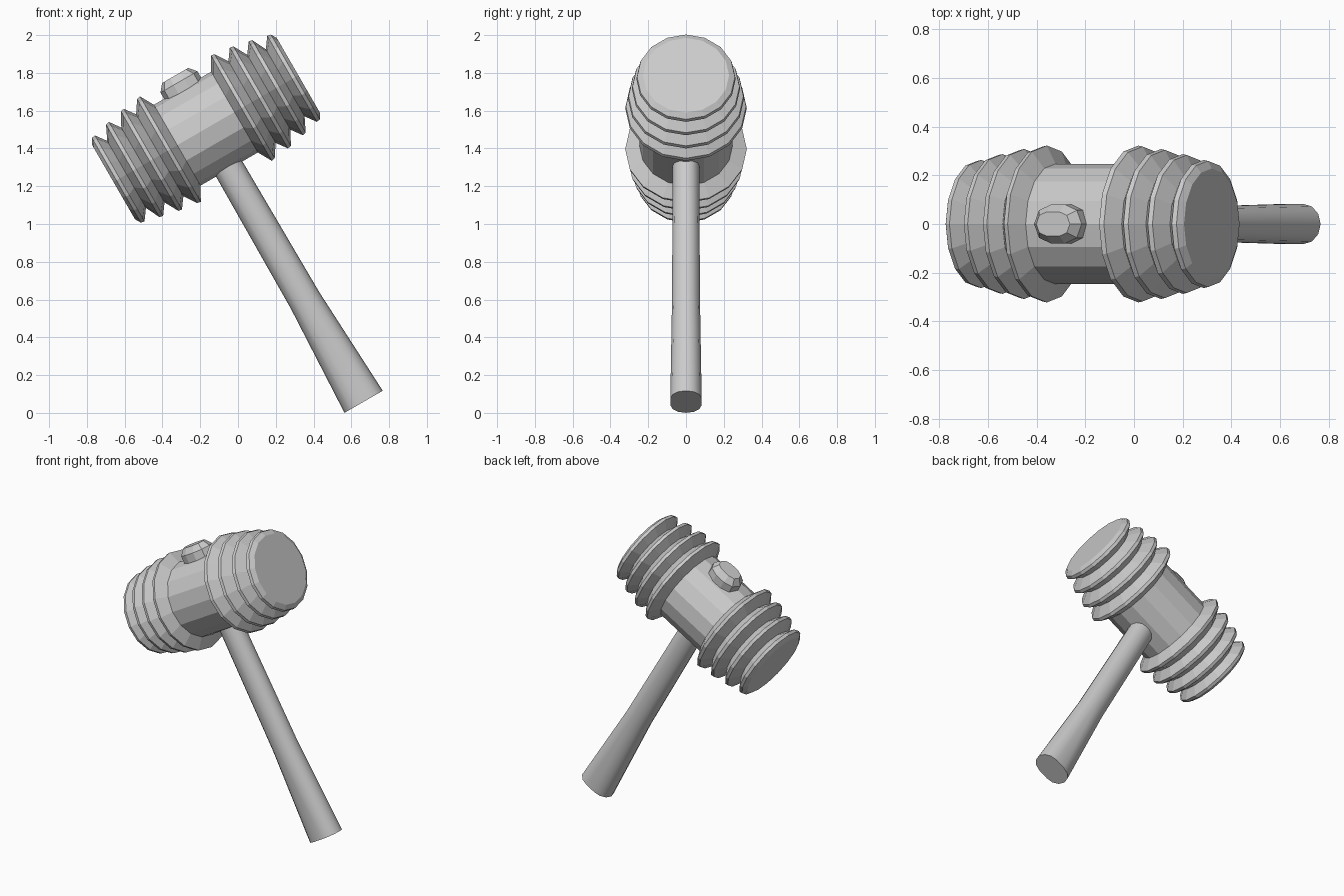
import bpy, bmesh
from math import sin, cos, pi, radians
from mathutils import Matrix, Vector

if "Cube" in bpy.data.objects:
    bpy.data.objects.remove(bpy.data.objects["Cube"])

grey = bpy.data.materials.new("light_grey")
grey.use_nodes = True
colour = (0.6, 0.6, 0.6, 1)
grey.diffuse_color = colour
grey.node_tree.nodes["Principled BSDF"].inputs["Base Color"].default_value = colour

# The whole mallet leans over around the middle of its head
LEAN = Matrix.Translation((-0.17, 0, 1.505)) @ Matrix.Rotation(radians(-30), 4, "Y")


def loft(name, rings, smooth=False):
    """Skin a stack of equal-sized rings and cap both ends."""
    bm = bmesh.new()
    loops = [[bm.verts.new(p) for p in ring] for ring in rings]
    n = len(loops[0])
    for a, b in zip(loops, loops[1:]):
        for i in range(n):
            j = (i + 1) % n
            bm.faces.new((a[i], a[j], b[j], b[i]))
    bm.faces.new(loops[0])
    bm.faces.new(loops[-1])
    bmesh.ops.recalc_face_normals(bm, faces=bm.faces[:])
    bm.transform(LEAN)
    mesh = bpy.data.meshes.new(name)
    bm.to_mesh(mesh)
    bm.free()
    mesh.materials.append(grey)
    obj = bpy.data.objects.new(name, mesh)
    bpy.context.collection.objects.link(obj)
    if smooth:
        bpy.ops.object.select_all(action="DESELECT")
        obj.select_set(True)
        bpy.context.view_layer.objects.active = obj
        bpy.ops.object.shade_smooth_by_angle(angle=radians(35))
    return obj


def circle(u, r, sides=16):
    return [Vector((u, r * cos(2 * pi * i / sides), r * sin(2 * pi * i / sides)))
            for i in range(sides)]


def stadium(height, half_long, half_wide, steps):
    """Round-ended oval, long in x."""
    shift = half_long - half_wide
    points = []
    for side in (1, -1):
        for i in range(steps + 1):
            a = -pi / 2 + pi * i / steps
            points.append(Vector((side * (shift + half_wide * cos(a)),
                                  side * half_wide * sin(a), height)))
    return points


# Head barrel
loft("head_barrel", [circle(-0.2, 0.247), circle(0.2, 0.247)])

# Ribbed striking ends, mirrored
peaks = [(0.227, 0.322), (0.334, 0.308), (0.437, 0.287), (0.537, 0.263)]
for name, side in (("left_ribbed_end", 1), ("right_ribbed_end", -1)):
    profile = [(0.174, 0.245)]
    for k, (u, r) in enumerate(peaks):
        if k:
            profile.append((u - 0.052, r - 0.058))
        profile += [(u - 0.01, r), (u + 0.01, r - 0.004)]
    profile.append((0.565, 0.228))
    loft(name, [circle(side * u, r) for u, r in profile])

# Button on top of the barrel
loft("top_button", [stadium(0.2, 0.113, 0.08, 4),
                    stadium(0.285, 0.113, 0.08, 4),
                    stadium(0.325, 0.08, 0.05, 4)])

# Handle, flaring towards the grip end
loft("handle", [stadium(-0.15, 0.08, 0.07, 6),
                stadium(-1.05, 0.087, 0.074, 6),
                stadium(-1.67, 0.117, 0.083, 6)], smooth=True)
